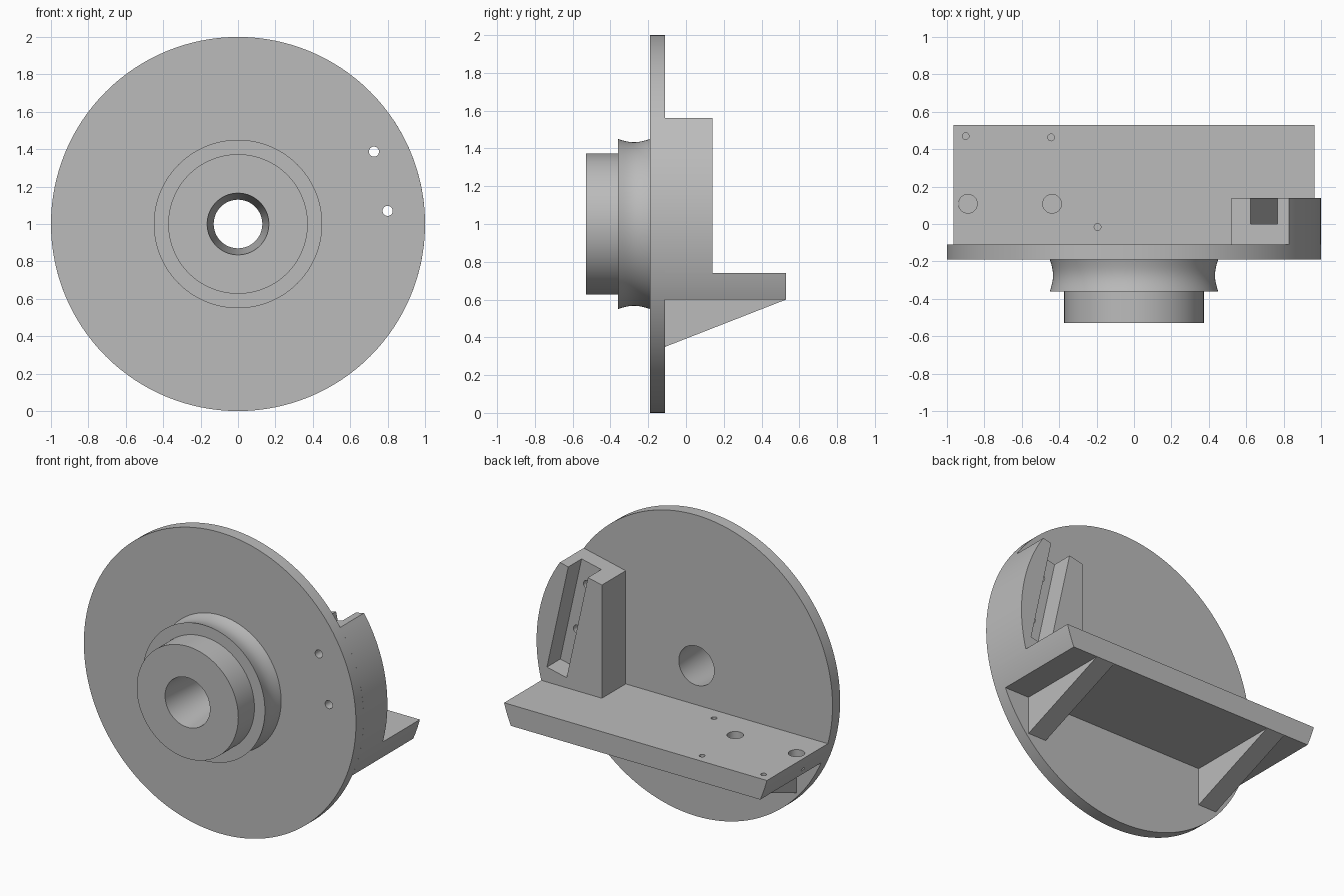
import bpy, bmesh, math
from mathutils import Matrix, Vector

cube = bpy.data.objects.get("Cube")
if cube:
    bpy.data.objects.remove(cube, do_unlink=True)

grey = bpy.data.materials.new("machined grey")
grey.use_nodes = True
grey.diffuse_color = (0.5, 0.5, 0.5, 1)
grey.node_tree.nodes["Principled BSDF"].inputs["Base Color"].default_value = (0.5, 0.5, 0.5, 1)

CENTRE = 1.0            # height of the turning axis
BACK = -0.11            # rear face of the disc
TILT = math.radians(12.5)


def finish(name, bm):
    bmesh.ops.recalc_face_normals(bm, faces=bm.faces)
    mesh = bpy.data.meshes.new(name)
    bm.to_mesh(mesh)
    bm.free()
    mesh.materials.append(grey)
    obj = bpy.data.objects.new(name, mesh)
    bpy.context.collection.objects.link(obj)
    return obj


def lathe(name, profile, steps=128):
    """Spin a closed (radius, y) profile about the disc axis."""
    bm = bmesh.new()
    verts = [bm.verts.new((r, y, CENTRE)) for r, y in profile]
    edges = [bm.edges.new((verts[i - 1], verts[i])) for i in range(len(verts))]
    bmesh.ops.spin(bm, geom=verts + edges, cent=(0, 0, CENTRE), axis=(0, 1, 0),
                   angle=math.tau, steps=steps)
    bmesh.ops.remove_doubles(bm, verts=bm.verts, dist=1e-4)
    return finish(name, bm)


def prism(name, outline, axis, start, end):
    """Extrude an outline: (x, z) pairs along y, or (y, z) pairs along x."""
    bm = bmesh.new()
    place = (lambda a, b: (a, start, b)) if axis == "y" else (lambda a, b: (start, a, b))
    face = bm.faces.new([bm.verts.new(place(*p)) for p in outline])
    moved = bmesh.ops.extrude_face_region(bm, geom=[face])["geom"]
    shift = Vector((0, end - start, 0) if axis == "y" else (end - start, 0, 0))
    bmesh.ops.translate(bm, vec=shift, verts=[v for v in moved if isinstance(v, bmesh.types.BMVert)])
    return finish(name, bm)


def drill(name, radius, centre, depth, along_y=False):
    bm = bmesh.new()
    turn = Matrix.Rotation(math.pi / 2, 4, "X") if along_y else Matrix()
    bmesh.ops.create_cone(bm, cap_ends=True, segments=32, radius1=radius, radius2=radius,
                          depth=depth, matrix=Matrix.Translation(centre) @ turn)
    return finish(name, bm)


def cut(obj, cutters):
    bpy.context.view_layer.objects.active = obj
    for c in cutters:
        mod = obj.modifiers.new("cut", "BOOLEAN")
        mod.operation, mod.solver, mod.object = "DIFFERENCE", "EXACT", c
        bpy.ops.object.modifier_apply(modifier=mod.name)


def rim(z_low, z_high, side=1, steps=16):
    """Points on the disc's outer edge between two heights."""
    a, b = math.asin(z_low - CENTRE), math.asin(z_high - CENTRE)
    angles = [a + (b - a) * i / steps for i in range(steps + 1)]
    return [(side * math.cos(t), CENTRE + math.sin(t)) for t in angles]


# Disc with grooved collar, stub and tapered bore
groove = [(0.45 - 0.017 * math.sin(math.pi * i / 12), -0.36 + 0.17 * i / 12) for i in range(13)]
disc = lathe("disc_and_hub", [(0.165, -0.53), (0.373, -0.53), (0.373, -0.36)] + groove
             + [(1.0, -0.19), (1.0, BACK), (0.13, BACK)])

# Shelf with ends following the disc
shelf = prism("shelf", rim(0.6, 0.74) + rim(0.6, 0.74, -1)[::-1], "y", BACK, 0.53)

# Side block with sloping top
block = prism("side_block", [(0.52, 0.74)] + rim(0.74, 1.56, 1, 32) + [(0.52, 1.492)], "y", BACK, 0.14)

# Tapered ribs under the shelf
ribs = [prism(side + "_rib", [(BACK, 0.35), (BACK, 0.6), (0.53, 0.6)], "x", s * 0.6, s * 0.735)
        for side, s in (("left", 1), ("right", -1))]

# Leaning slot in the block, open at the top and back
down = Vector((math.sin(TILT), -math.cos(TILT)))
across = Vector((math.cos(TILT), math.sin(TILT))) * 0.074
top, foot = Vector((0.695, 1.53)) - down * 0.15, Vector((0.695, 1.53)) + down * 0.724
slot = prism("slot_cutter", [top - across, top + across, foot + across, foot - across], "y", 0.0, 0.3)

# Holes through the disc into the slot
pins = [drill("pin_cutter", 0.027, (x, -0.1, z), 0.4, True) for x, z in ((0.727, 1.387), (0.8, 1.07))]
cut(block, [slot] + pins)
cut(disc, pins)

# Blind holes in the shelf
spots = [(-0.9, 0.47, 0.018), (-0.443, 0.463, 0.018), (-0.195, -0.016, 0.018),
         (-0.888, 0.108, 0.05), (-0.438, 0.108, 0.05)]
shelf_holes = [drill("shelf_cutter", r, (x, y, 0.74), 0.2) for x, y, r in spots]
cut(shelf, shelf_holes)

for c in [slot] + pins + shelf_holes:
    bpy.data.objects.remove(c, do_unlink=True)

# Smooth round surfaces, keep edges sharp
bpy.ops.object.select_all(action="DESELECT")
for obj in [disc, shelf, block] + ribs:
    obj.select_set(True)
bpy.context.view_layer.objects.active = disc
bpy.ops.object.shade_smooth_by_angle(angle=math.radians(25))
